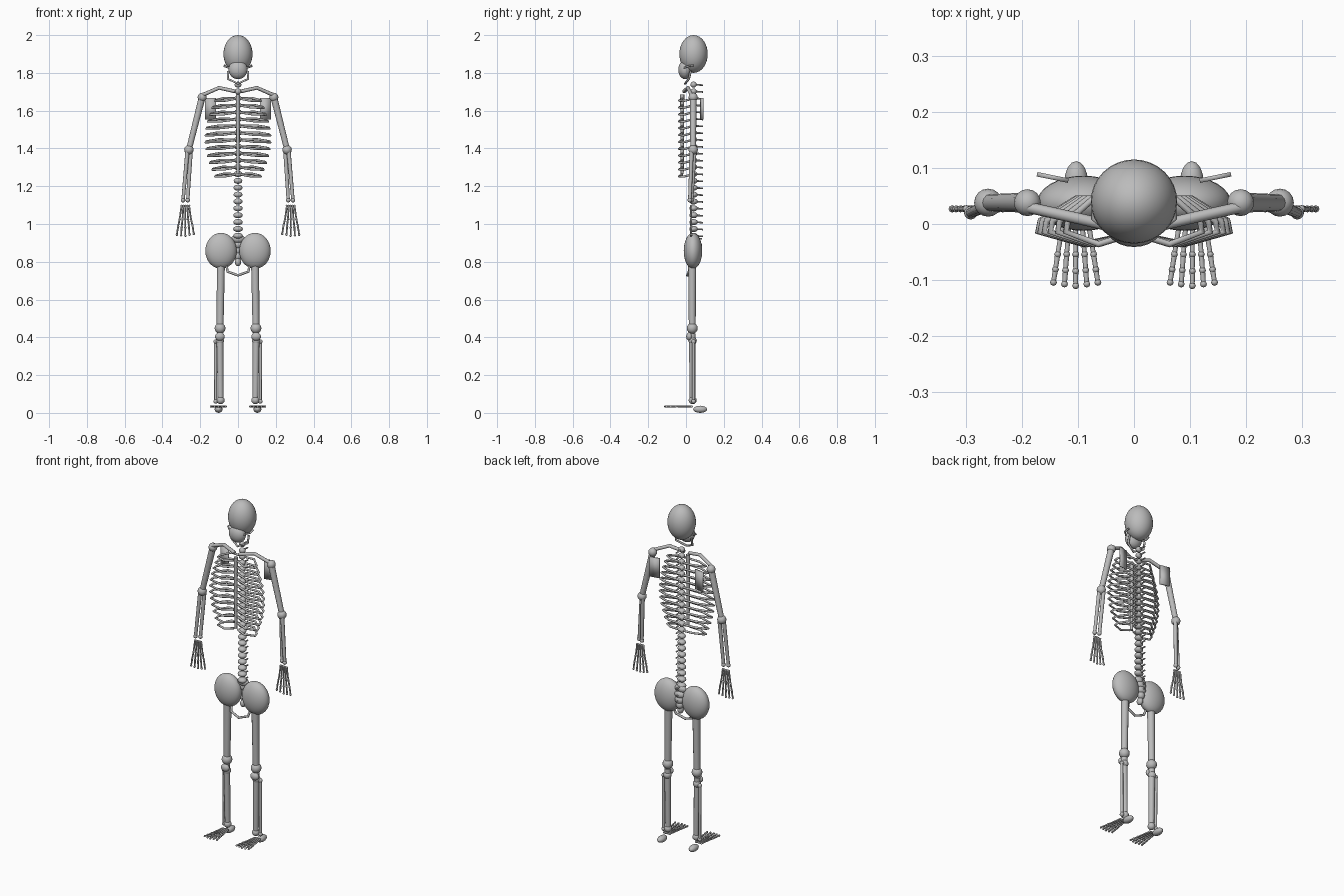
import bpy, math
from mathutils import Vector

cube = bpy.data.objects.get("Cube")
if cube:
    bpy.data.objects.remove(cube, do_unlink=True)

bone = bpy.data.materials.new("bone_grey")
bone.use_nodes = True
bone.diffuse_color = (0.5, 0.5, 0.5, 1)
bone.node_tree.nodes["Principled BSDF"].inputs["Base Color"].default_value = (0.5, 0.5, 0.5, 1)


def finish(name, angle=50):
    ob = bpy.context.object
    ob.name = name
    ob.data.materials.append(bone)
    bpy.ops.object.shade_smooth_by_angle(angle=math.radians(angle))


def ball(name, loc, size, seg=16):
    """Ellipsoid with one radius or three."""
    bpy.ops.mesh.primitive_uv_sphere_add(segments=seg, ring_count=seg // 2, location=loc)
    bpy.context.object.scale = size if isinstance(size, tuple) else (size,) * 3
    finish(name)


def rod(name, a, b, r1, r2, sides=12):
    """Tapered cylinder between two points."""
    a, b = Vector(a), Vector(b)
    bpy.ops.mesh.primitive_cone_add(vertices=sides, radius1=r1, radius2=r2,
                                    depth=(b - a).length, location=(a + b) / 2)
    bpy.context.object.rotation_euler = (b - a).to_track_quat("Z", "Y").to_euler()
    finish(name)


def tube(name, points, radius):
    """Round bar following a bent path."""
    curve = bpy.data.curves.new(name, "CURVE")
    curve.dimensions = "3D"
    curve.bevel_depth = radius
    curve.bevel_resolution = 2
    curve.use_fill_caps = True
    line = curve.splines.new("POLY")
    line.points.add(len(points) - 1)
    for p, co in zip(line.points, points):
        p.co = (*co, 1)
    line.use_smooth = True
    curve.materials.append(bone)
    bpy.context.collection.objects.link(bpy.data.objects.new(name, curve))


def digit(name, joints, radius):
    """Chain of small bones with a knuckle at every joint."""
    for i, (a, b) in enumerate(zip(joints, joints[1:])):
        rod(f"{name}_bone_{i}", a, b, radius, radius * 0.85, 8)
    for i, p in enumerate(joints):
        ball(f"{name}_joint_{i}", p, radius * 1.3, 8)


# Head
ball("skull", (0, 0.04, 1.9), (0.077, 0.075, 0.1), 32)
ball("face", (0, -0.005, 1.817), (0.05, 0.036, 0.05), 24)
tube("jaw", [(-0.053, 0.025, 1.81), (-0.053, 0.015, 1.768), (0, -0.005, 1.743),
             (0.053, 0.015, 1.768), (0.053, 0.025, 1.81)], 0.006)

# Spine with rearward processes
step = 0.0364
for i in range(23):
    z = 1.738 - step * i
    r = 0.018 + 0.008 * i / 22
    ball(f"vertebra_{i}", (0, 0.04, z), (r, r * 0.9, 0.016))
    rod(f"vertebra_spine_{i}", (0, 0.05, z), (0, 0.091, z - 0.003), 0.005, 0.004, 8)

# Sacrum
for i in range(5):
    z = 0.922 - 0.031 * i
    r = 0.036 - 0.005 * i
    y = 0.05 + 0.012 * math.sin(i * 0.8)
    ball(f"sacrum_{i}", (0, y, z), (r, 0.02, 0.022))
    if i < 3:
        rod(f"sacrum_spine_{i}", (0, y, z), (0, 0.086, z), 0.005, 0.004, 8)

# Breastbone
rod("sternum", (0, -0.02, 1.685), (0, -0.02, 1.266), 0.011, 0.008)

# Pubic arch
tube("pubic_arch", [(-0.062, 0.03, 0.786), (-0.055, 0.015, 0.748), (0, 0.007, 0.728),
                    (0.055, 0.015, 0.748), (0.062, 0.03, 0.786)], 0.007)

for s, side in ((1, "left"), (-1, "right")):
    # Cheekbone
    tube(f"{side}_cheekbone", [(s * 0.04, -0.015, 1.825), (s * 0.072, 0.01, 1.835),
                               (s * 0.07, 0.04, 1.84)], 0.005)

    # Ribs
    for i in range(12):
        z = 1.665 - step * i
        w = 0.112 + 0.06 * math.sin(math.pi * min(1, (i + 0.6) / 12.2))
        tube(f"{side}_rib_{i}", [(s * 0.015, 0.045, z), (s * w * 0.6, 0.045, z + 0.002),
                                 (s * w * 0.97, 0.006, z - 0.009), (s * w, -0.014, z - 0.014),
                                 (s * w * 0.52, -0.036, z - 0.012),
                                 (s * 0.012, -0.02, z - 0.002)], 0.006)

    # Shoulder girdle
    tube(f"{side}_collarbone", [(s * 0.015, -0.01, 1.702), (s * 0.1, 0.01, 1.721),
                                (s * 0.19, 0.03, 1.682)], 0.01)
    bpy.ops.mesh.primitive_cube_add(size=1, location=(s * 0.145, 0.083, 1.61),
                                    rotation=(0, 0, s * 0.2))
    bpy.context.object.scale = (0.057, 0.008, 0.115)
    bpy.ops.object.transform_apply(location=False, rotation=False, scale=True)
    finish(f"{side}_shoulder_blade", 120)

    # Arm
    shoulder, elbow = (s * 0.19, 0.038, 1.671), (s * 0.26, 0.038, 1.393)
    ball(f"{side}_shoulder", shoulder, 0.024)
    rod(f"{side}_upper_arm", shoulder, elbow, 0.018, 0.015)
    ball(f"{side}_elbow", elbow, 0.025)
    for part, top, end in (("radius", (0.268, 0.03, 1.386), (0.291, 0.02, 1.126)),
                           ("ulna", (0.25, 0.045, 1.386), (0.266, 0.03, 1.126))):
        top, end = (s * top[0], *top[1:]), (s * end[0], *end[1:])
        rod(f"{side}_{part}", top, end, 0.011, 0.009)
        ball(f"{side}_{part}_wrist", end, 0.012)

    # Hand
    for i in range(5):
        k = i - 2
        short = 0.012 * abs(k) * (1 if k < 0 else 0.5)
        joints = [(s * (0.279 + k * spread), 0.027, z) for spread, z in
                  ((0.010, 1.096), (0.015, 1.026), (0.019, 0.981 + short * 0.5),
                   (0.0225, 0.938 + short * 0.4))]
        digit(f"{side}_finger_{i}", joints, 0.005)

    # Hip and leg
    knee, ankle = (s * 0.095, 0.033, 0.448), (s * 0.092, 0.035, 0.067)
    ball(f"{side}_hip", (s * 0.09, 0.037, 0.858), (0.083, 0.049, 0.095), 32)
    rod(f"{side}_thigh", (s * 0.09, 0.033, 0.85), knee, 0.022, 0.018)
    ball(f"{side}_knee", knee, 0.029)
    ball(f"{side}_kneecap", (s * 0.096, 0.018, 0.404), (0.026, 0.017, 0.022))
    rod(f"{side}_shin", (s * 0.096, 0.033, 0.42), ankle, 0.018, 0.015)
    ball(f"{side}_shin_head", (s * 0.096, 0.035, 0.382), 0.022)
    ball(f"{side}_ankle", ankle, 0.021)
    rod(f"{side}_calf_bone", (s * 0.119, 0.04, 0.377), (s * 0.118, 0.04, 0.06), 0.008, 0.008)
    for end, z in (("upper", 0.377), ("lower", 0.061)):
        ball(f"{side}_calf_bone_{end}_end", (s * 0.118, 0.04, z), 0.012)

    # Foot
    ball(f"{side}_heel", (s * 0.103, 0.075, 0.019), (0.021, 0.037, 0.019))
    for i in range(5):
        k = i - 2
        short = 0.003 * abs(k)
        joints = [(s * (0.104 + k * spread), y, 0.034) for spread, y in
                  ((0.009, 0.03), (0.016, -0.054), (0.018, -0.084 + short * 0.5),
                   (0.0198, -0.11 + short))]
        digit(f"{side}_toe_{i}", joints, 0.0048)
